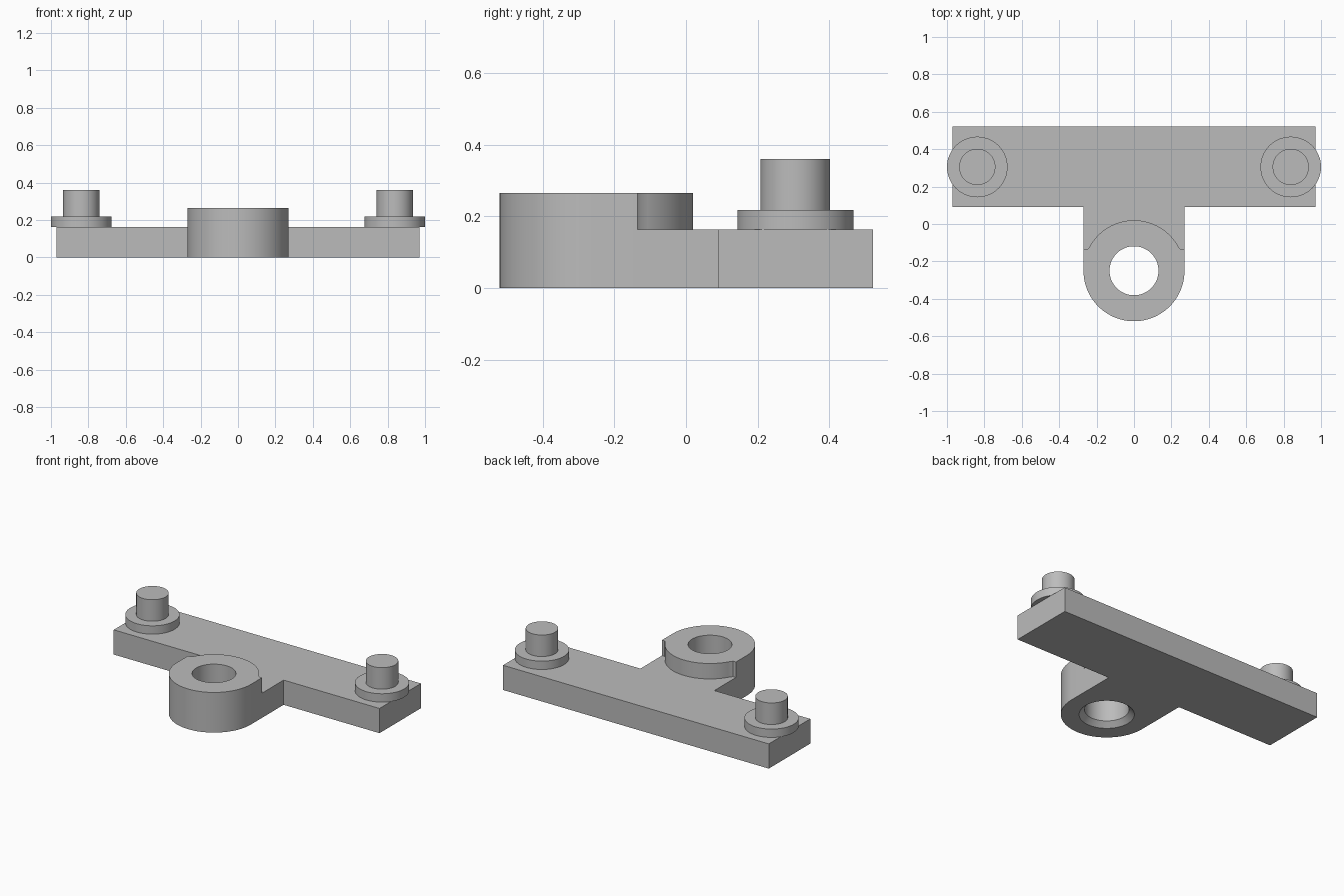
import bpy, bmesh, math

if "Cube" in bpy.data.objects:
    bpy.data.objects.remove(bpy.data.objects["Cube"])

BORE_Y, BOSS_R, BORE_R = -0.25, 0.27, 0.131
PLATE_Z, BOSS_Z = 0.163, 0.265

steel = bpy.data.materials.new("plain grey")
steel.diffuse_color = (0.5, 0.5, 0.5, 1)
steel.use_nodes = True
steel.node_tree.nodes["Principled BSDF"].inputs["Base Color"].default_value = steel.diffuse_color


def arc(radius, start, end, steps):
    """Points on a circle around the bore axis, angles in degrees."""
    angles = [math.radians(start + (end - start) * i / steps) for i in range(steps + 1)]
    return [(radius * math.cos(a), BORE_Y + radius * math.sin(a)) for a in angles]


def finish(name, bm):
    bmesh.ops.recalc_face_normals(bm, faces=bm.faces)
    mesh = bpy.data.meshes.new(name)
    bm.to_mesh(mesh)
    bm.free()
    mesh.materials.append(steel)
    obj = bpy.data.objects.new(name, mesh)
    bpy.context.collection.objects.link(obj)
    return obj


def prism(name, outline, z0, z1):
    bm = bmesh.new()
    face = bm.faces.new([bm.verts.new((x, y, z0)) for x, y in outline])
    up = bmesh.ops.extrude_face_region(bm, geom=[face])
    verts = [v for v in up["geom"] if isinstance(v, bmesh.types.BMVert)]
    bmesh.ops.translate(bm, verts=verts, vec=(0, 0, z1 - z0))
    return finish(name, bm)


def lathe(name, profile, x, y, steps=64):
    """Revolve (radius, height) points around a vertical axis."""
    bm = bmesh.new()
    verts = [bm.verts.new((r, 0, z)) for r, z in profile]
    edges = [bm.edges.new(pair) for pair in zip(verts, verts[1:])]
    bmesh.ops.spin(bm, geom=verts + edges, cent=(0, 0, 0), axis=(0, 0, 1),
                   angle=math.tau, steps=steps, use_duplicate=False)
    bmesh.ops.remove_doubles(bm, verts=bm.verts, dist=1e-5)
    bmesh.ops.translate(bm, verts=bm.verts, vec=(x, y, 0))
    return finish(name, bm)


def combine(target, tool, operation):
    mod = target.modifiers.new(operation.lower(), 'BOOLEAN')
    mod.operation, mod.object, mod.solver = operation, tool, 'EXACT'
    bpy.context.view_layer.objects.active = target
    bpy.ops.object.modifier_apply(modifier=mod.name)
    bpy.data.objects.remove(tool)


def smooth(obj):
    bpy.ops.object.select_all(action='DESELECT')
    obj.select_set(True)
    bpy.context.view_layer.objects.active = obj
    bpy.ops.object.shade_smooth_by_angle(angle=math.radians(30))


# T-shaped plate with rounded tongue
front = arc(BOSS_R, 180, 360, 40)
body = prism("bracket_body", front + [(0.27, 0.09), (0.97, 0.09), (0.97, 0.522),
                                      (-0.97, 0.522), (-0.97, 0.09), (-0.27, 0.09)],
             0, PLATE_Z)

# Raised boss with small shoulders beside its round back
back = arc(BOSS_R, 27.5, 152.5, 28)
boss = prism("boss", front + [(0.27, -0.135), (0.25, -0.135)] + back
             + [(-0.25, -0.135), (-0.27, -0.135)], 0, BOSS_Z)
combine(body, boss, 'UNION')

# Bore with a chamfered lower mouth
bore = lathe("bore_cutter", [(0, -0.05), (0.213, -0.05), (BORE_R, 0.032),
                             (BORE_R, 0.4), (0, 0.4)], 0, BORE_Y)
combine(body, bore, 'DIFFERENCE')
smooth(body)

# Flanged pins at both ends
for side, x in (("left", -0.838), ("right", 0.838)):
    pin = lathe(side + "_flanged_pin",
                [(0, PLATE_Z), (0.162, PLATE_Z), (0.162, 0.218),
                 (0.097, 0.218), (0.097, 0.36), (0, 0.36)], x, 0.305)
    smooth(pin)
